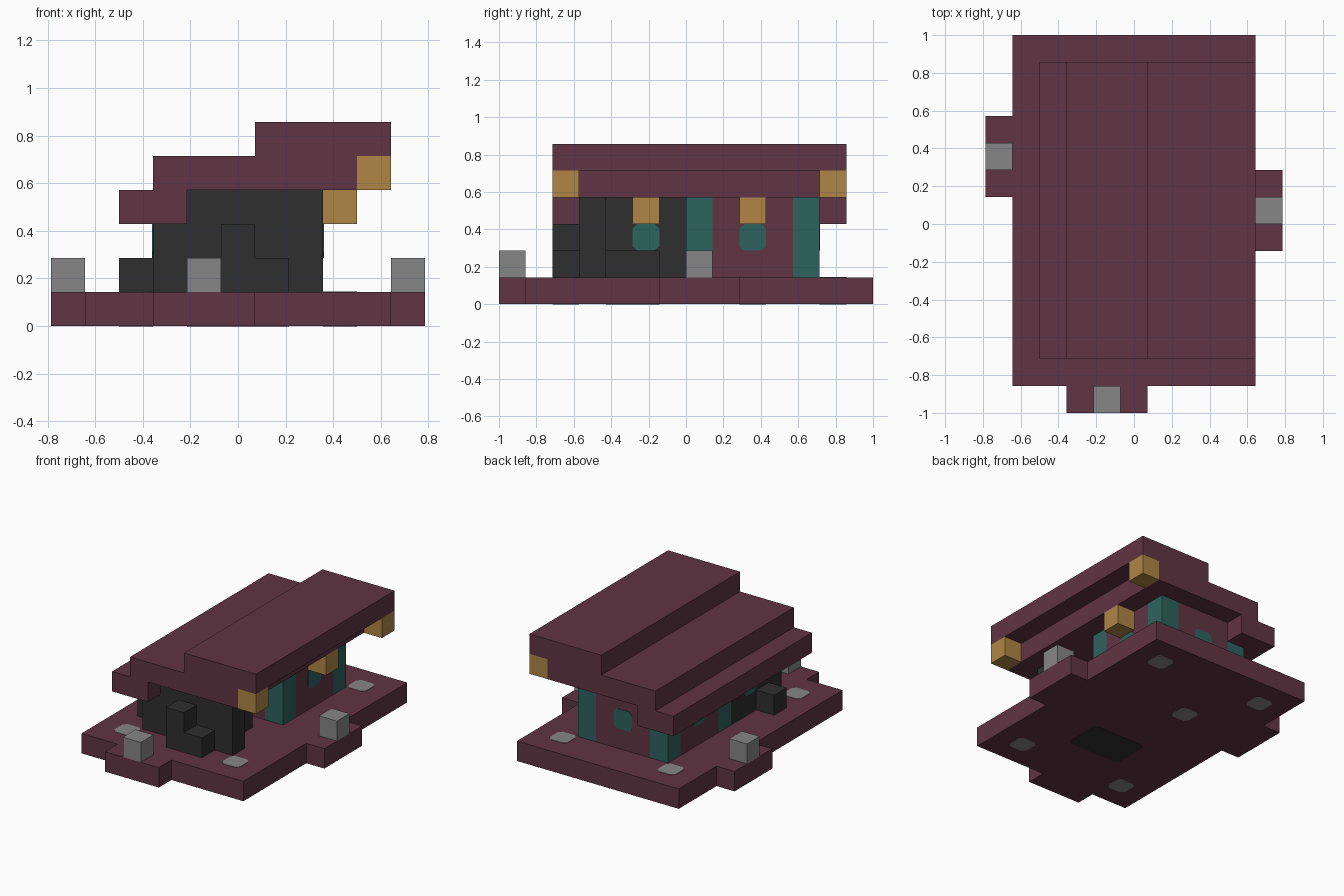
import bpy
import bmesh
from mathutils import Vector, Matrix

U = 1 / 7  # edge of one block

if "Cube" in bpy.data.objects:
    bpy.data.objects.remove(bpy.data.objects["Cube"], do_unlink=True)


def material(name, rgb):
    m = bpy.data.materials.new(name)
    m.use_nodes = True
    m.diffuse_color = (*rgb, 1)
    bsdf = m.node_tree.nodes["Principled BSDF"]
    bsdf.inputs["Base Color"].default_value = (*rgb, 1)
    bsdf.inputs["Roughness"].default_value = 0.9
    return m


MAROON = material("maroon", (0.115, 0.035, 0.057))
DARK = material("charcoal", (0.028, 0.028, 0.028))
GREY = material("grey stone", (0.24, 0.24, 0.24))
TEAL = material("teal", (0.027, 0.125, 0.11))
GOLD = material("lantern gold", (0.43, 0.24, 0.06))


def finish(name, mat, bm):
    bmesh.ops.recalc_face_normals(bm, faces=bm.faces)
    me = bpy.data.meshes.new(name)
    bm.to_mesh(me)
    bm.free()
    me.materials.append(mat)
    ob = bpy.data.objects.new(name, me)
    bpy.context.collection.objects.link(ob)
    return ob


def grid(i, j, k):
    """Block grid corner to model space."""
    return Vector((i - 5.5, j - 7, k)) * U


def box(name, mat, xs, ys, zs):
    """Box filling inclusive block ranges."""
    lo = grid(xs[0], ys[0], zs[0])
    hi = grid(xs[1] + 1, ys[1] + 1, zs[1] + 1)
    bm = bmesh.new()
    bmesh.ops.create_cube(bm, size=1)
    bmesh.ops.transform(bm, verts=bm.verts, matrix=Matrix.Translation((lo + hi) / 2)
                        @ Matrix.Diagonal((*(hi - lo), 1)))
    return finish(name, mat, bm)


def cube(name, mat, i, j, k):
    return box(name, mat, (i, i), (j, j), (k, k))


def pane(name, mat, centre, normal, w=1, h=1):
    """Thin plate with clipped corners lying on a surface."""
    a, b, c = w * U / 2, h * U / 2, 0.025
    pts = [(a, b - c), (a - c, b), (c - a, b), (-a, b - c),
           (-a, c - b), (c - a, -b), (a - c, -b), (a, c - b)]
    bm = bmesh.new()
    face = bm.faces.new([bm.verts.new((x, y, 0)) for x, y in pts])
    top = bmesh.ops.extrude_face_region(bm, geom=[face])["geom"]
    bmesh.ops.translate(bm, vec=(0, 0, 0.003),
                        verts=[v for v in top if isinstance(v, bmesh.types.BMVert)])
    rot = Vector(normal).to_track_quat('Z', 'Y').to_matrix().to_4x4()
    bmesh.ops.transform(bm, verts=bm.verts, matrix=Matrix.Translation(grid(*centre)) @ rot)
    return finish(name, mat, bm)


UP, DOWN, LEFT, RIGHT, BACK = (0, 0, 1), (0, 0, -1), (1, 0, 0), (-1, 0, 0), (0, 1, 0)

# Base slab with three tabs, each carrying a post
box("base", MAROON, (1, 9), (1, 13), (0, 0))
box("front_tab", MAROON, (3, 5), (0, 0), (0, 0))
box("right_tab", MAROON, (0, 0), (8, 10), (0, 0))
box("left_tab", MAROON, (10, 10), (6, 8), (0, 0))
cube("front_post", GREY, 4, 0, 1)
cube("right_post", GREY, 0, 9, 1)
cube("left_post", GREY, 10, 7, 1)

# Stones set into the base, showing above and below
for i in (2, 8):
    for j in (2, 12):
        pane("base_stone_top", GREY, (i + .5, j + .5, 1), UP)
        pane("base_stone_bottom", GREY, (i + .5, j + .5, 0), DOWN)
pane("floor_stone_bottom", GREY, (4.5, 9.5, 0), DOWN)
pane("forge_footing", DARK, (5.5, 5, 0), DOWN, 3, 2)

# Forge room: front wall, right wall, forge block and steps
box("forge_front_wall", DARK, (3, 7), (3, 3), (1, 3))
box("forge_side_wall", DARK, (3, 3), (4, 6), (1, 3))
box("forge_block", DARK, (4, 6), (4, 5), (1, 1))
box("front_step_tall", DARK, (5, 5), (2, 2), (1, 2))
cube("front_step_low", DARK, 6, 2, 1)
cube("side_step", DARK, 2, 4, 1)
pane("forge_window_inner", TEAL, (4, 5.5, 2.5), LEFT)
pane("forge_window_outer", TEAL, (3, 5.5, 2.5), RIGHT)

# House: four corner pillars with walls between them
for i in (3, 7):
    for j in (7, 11):
        box("corner_pillar", TEAL, (i, i), (j, j), (1, 3))
    box("house_side_wall", MAROON, (i, i), (8, 10), (1, 3))
for j in (7, 11):
    box("house_end_wall", MAROON, (4, 6), (j, j), (1, 3))
pane("left_window", TEAL, (8, 9.5, 2.5), LEFT)
pane("right_window", TEAL, (3, 9.5, 2.5), RIGHT)
pane("back_window", TEAL, (5.5, 12, 2.5), BACK)

# Stepped roof
box("roof_eave", MAROON, (2, 2), (2, 12), (3, 3))
box("roof_middle", MAROON, (3, 8), (2, 12), (4, 4))
box("roof_top", MAROON, (6, 9), (2, 12), (5, 5))
for j in (2, 12):
    cube("eave_end", MAROON, 3, j, 3)
    cube("roof_lantern", GOLD, 9, j, 4)

# Lanterns beside the windows
cube("house_lantern", GOLD, 8, 9, 3)
cube("forge_lantern", GOLD, 4, 5, 3)
